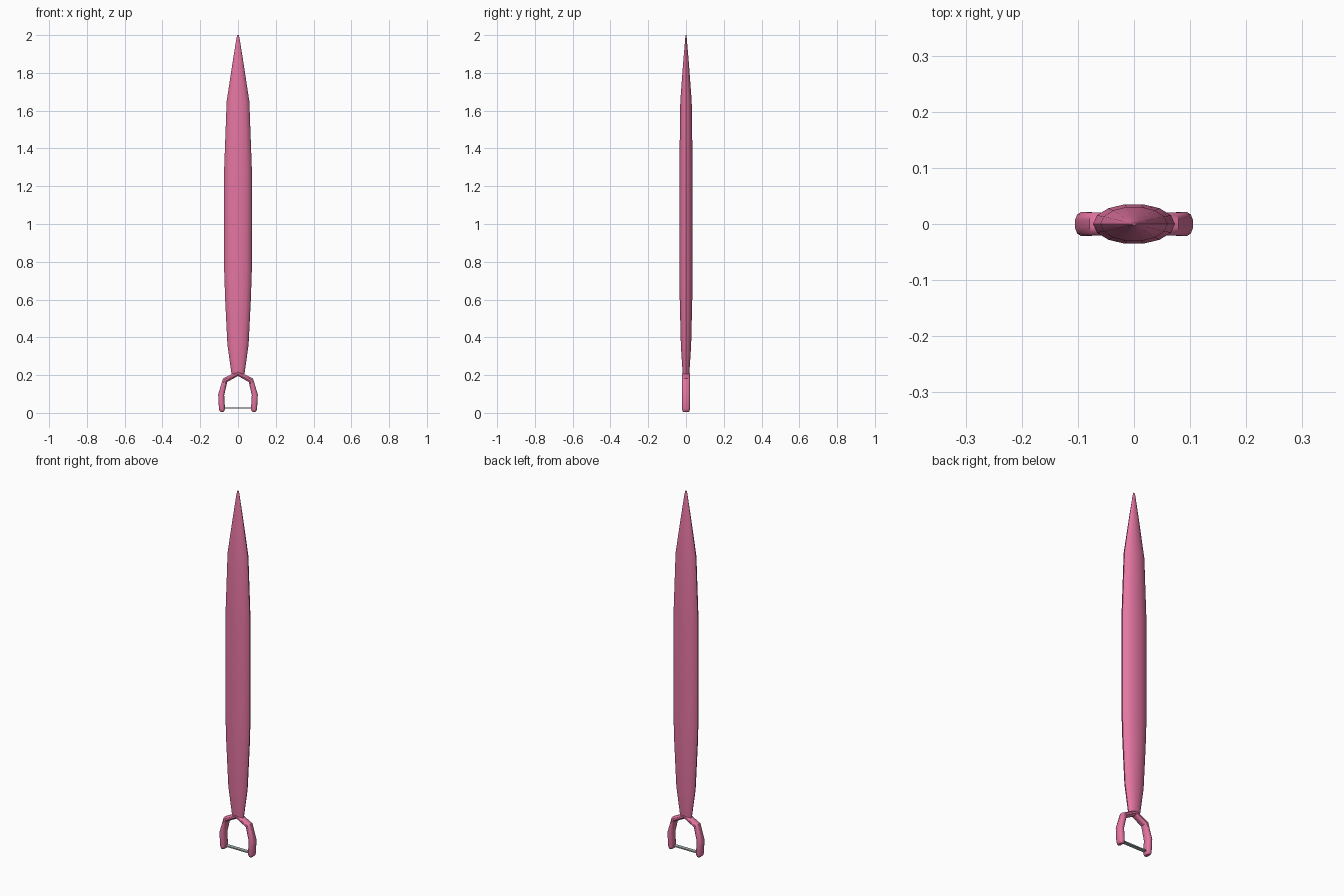
import bpy, bmesh, math
from mathutils import Vector

if "Cube" in bpy.data.objects:
    bpy.data.objects.remove(bpy.data.objects["Cube"])


def material(name, color):
    m = bpy.data.materials.new(name)
    m.diffuse_color = color
    m.use_nodes = True
    m.node_tree.nodes["Principled BSDF"].inputs["Base Color"].default_value = m.diffuse_color
    return m


pink = material("pink_plastic", (0.78, 0.18, 0.36, 1))
steel = material("steel", (0.4, 0.45, 0.45, 1))


def loft(name, rings, mat):
    """Skin a list of equal-length point rings and cap both ends."""
    bm = bmesh.new()
    vs = [[bm.verts.new(p) for p in r] for r in rings]
    n = len(vs[0])
    for a, b in zip(vs, vs[1:]):
        for i in range(n):
            j = (i + 1) % n
            bm.faces.new((a[i], a[j], b[j], b[i]))
    bm.faces.new(vs[0][::-1])
    bm.faces.new(vs[-1])
    bmesh.ops.recalc_face_normals(bm, faces=bm.faces)
    me = bpy.data.meshes.new(name)
    bm.to_mesh(me)
    bm.free()
    ob = bpy.data.objects.new(name, me)
    bpy.context.collection.objects.link(ob)
    me.materials.append(mat)
    bpy.ops.object.select_all(action='DESELECT')
    ob.select_set(True)
    bpy.context.view_layer.objects.active = ob
    bpy.ops.object.shade_smooth_by_angle(angle=math.radians(35))
    return ob


# Handle: long tapered body with a flattened 14-sided section
profile = [(0.205, 0.034, 0.018), (0.36, 0.056, 0.028), (0.6, 0.068, 0.034),
           (0.75, 0.073, 0.036), (1.3, 0.073, 0.036), (1.65, 0.060, 0.031),
           (1.86, 0.028, 0.015), (1.985, 0.008, 0.004), (2.0, 0.004, 0.002)]
angles = [2 * math.pi * i / 14 for i in range(14)]
loft("handle", [[(rx * math.cos(a), ry * math.sin(a), z) for a in angles]
                for z, rx, ry in profile], pink)

# Fork: rounded bar swept along a mirrored arch, with rounded tips
half = [(0.085, 0.006, 0.45), (0.085, 0.011, 0.8), (0.085, 0.022, 1),
        (0.089, 0.095, 1), (0.068, 0.173, 0.9)]
path = [(-x, z, s) for x, z, s in half] + [(0, 0.209, 0.85)] + half[::-1]
pts = [Vector((x, 0, z)) for x, z, s in path]
rings = []
for i, p in enumerate(pts):
    before = (p - pts[max(i - 1, 0)]).normalized()
    after = (pts[min(i + 1, len(pts) - 1)] - p).normalized()
    t = (before + after).normalized()
    side = Vector((-t.z, 0, t.x))
    ring = []
    for k in range(12):
        a = math.pi * (k + 0.5) / 6
        c, s = math.cos(a), math.sin(a)
        u = math.copysign(abs(c) ** 0.8, c) * 0.0165 * path[i][2]
        v = math.copysign(abs(s) ** 0.8, s) * 0.022 * (0.5 + 0.5 * path[i][2])
        ring.append(p + side * u + Vector((0, v, 0)))
    rings.append(ring)
loft("fork", rings, pink)

# Blade: thin strip held between the fork tips
loft("blade", [[(x, -0.010, 0.022), (x, 0.010, 0.022),
                (x, 0.010, 0.028), (x, -0.010, 0.028)]
               for x in (-0.085, 0.085)], steel)
